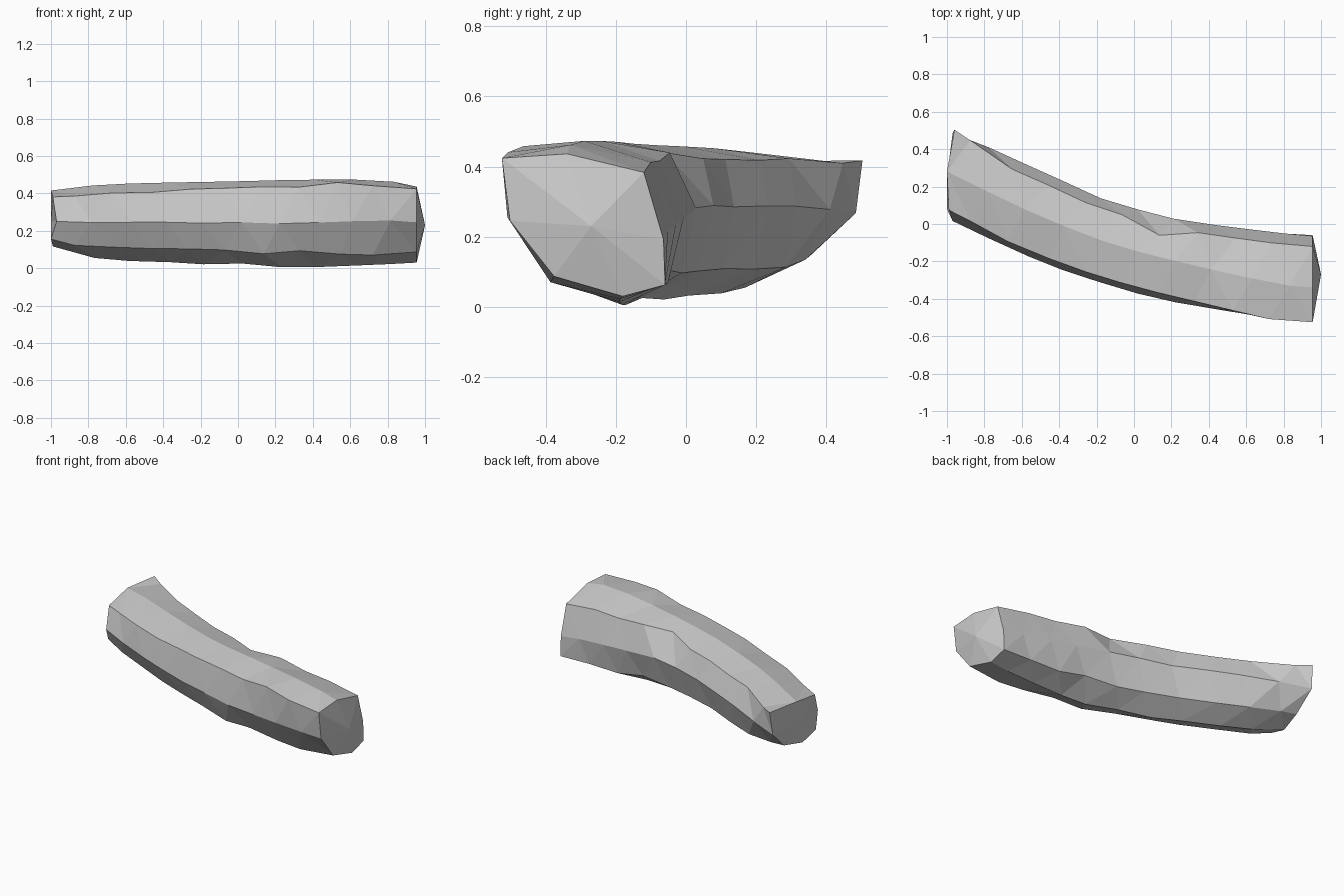
import bpy, bmesh, random

if "Cube" in bpy.data.objects:
    bpy.data.objects.remove(bpy.data.objects["Cube"])

random.seed(4)


def lerp_table(table, x):
    """Piecewise linear lookup; each row is x followed by values."""
    if x <= table[0][0]:
        return table[0][1:]
    for a, b in zip(table, table[1:]):
        if x <= b[0]:
            t = (x - a[0]) / (b[0] - a[0])
            return tuple(p + (q - p) * t for p, q in zip(a[1:], b[1:]))
    return table[-1][1:]


# Bounds along the log: x, front y, back y, bottom z, top z
BOUNDS = [
    (-1.00, 0.03, 0.53, 0.12, 0.415), (-0.87, -0.03, 0.47, 0.07, 0.435),
    (-0.67, -0.13, 0.36, 0.04, 0.450), (-0.40, -0.24, 0.24, 0.035, 0.457),
    (-0.22, -0.30, 0.15, 0.02, 0.46), (0.03, -0.375, 0.075, 0.025, 0.465),
    (0.20, -0.415, 0.03, 0.005, 0.47), (0.40, -0.455, 0.0, 0.005, 0.473),
    (0.78, -0.53, -0.045, 0.02, 0.473), (0.96, -0.525, -0.06, 0.03, 0.435),
]

# Cross-sections as (depth, height) fractions: front top, top, back top,
# back middle, back low, bottom, front low, front middle
LEFT = [(.10, .88), (.5, 1), (1, 1), (.93, .5), (.66, .12), (.35, 0), (.10, .12), (0, .45)]
MIDDLE = [(.07, .91), (.5, 1), (.88, .91), (1, .60), (.86, .2), (.55, 0), (.17, .16), (0, .5)]
RIGHT = [(0, .97), (.4, 1), (.87, .87), (.99, .40), (1, .08), (.74, 0), (.32, .14), (.05, .53)]
SECTIONS = [(x, *[v for p in prof for v in p])
            for x, prof in ((-1, LEFT), (-.7, MIDDLE), (.2, MIDDLE), (.95, RIGHT))]

STATIONS = [-0.99, -0.82, -0.62, -0.42, -0.22, -0.02, 0.18, 0.38, 0.58, 0.78, 0.955]
SIDES = 8
LEFT_TIPS = [0, -.01, .03, .02, .03, 0, -.01, .02]

# Faceted curved log
bm = bmesh.new()
rings = []
for i, sx in enumerate(STATIONS):
    ring = []
    for j in range(SIDES):
        x = sx
        if i == 0:
            x += LEFT_TIPS[j]
        elif i < len(STATIONS) - 1:
            x += (0.045 if j % 2 else -0.045) + random.uniform(-.015, .015)
        front, back, low, high = lerp_table(BOUNDS, x)
        prof = lerp_table(SECTIONS, x)
        u, w = prof[2 * j], prof[2 * j + 1]
        if 0 < i < len(STATIONS) - 1 and j in (0, 2, 4, 6):
            w += random.uniform(-.035, .035)
        if j == 2 and 0.0 < x < 0.3:      # small dent in the back edge
            u -= 0.12
        ring.append(bm.verts.new((x, front + (back - front) * u, low + (high - low) * w)))
    rings.append(ring)

# Triangulated sides, with diagonals following the zigzag
for a, b in zip(rings, rings[1:]):
    for j in range(SIDES):
        k = (j + 1) % SIDES
        if j % 2:
            bm.faces.new((a[j], a[k], b[k]))
            bm.faces.new((a[j], b[k], b[j]))
        else:
            bm.faces.new((a[j], a[k], b[j]))
            bm.faces.new((a[k], b[k], b[j]))

# Shallow pointed ends
for ring, tip in ((rings[0], (-1.0, 0.25, 0.25)), (rings[-1], (1.0, -0.27, 0.23))):
    c = bm.verts.new(tip)
    for j in range(SIDES):
        bm.faces.new((ring[j], ring[(j + 1) % SIDES], c))

bmesh.ops.recalc_face_normals(bm, faces=bm.faces)
mesh = bpy.data.meshes.new("curved_log")
bm.to_mesh(mesh)
bm.free()
log = bpy.data.objects.new("curved_log", mesh)
bpy.context.collection.objects.link(log)
